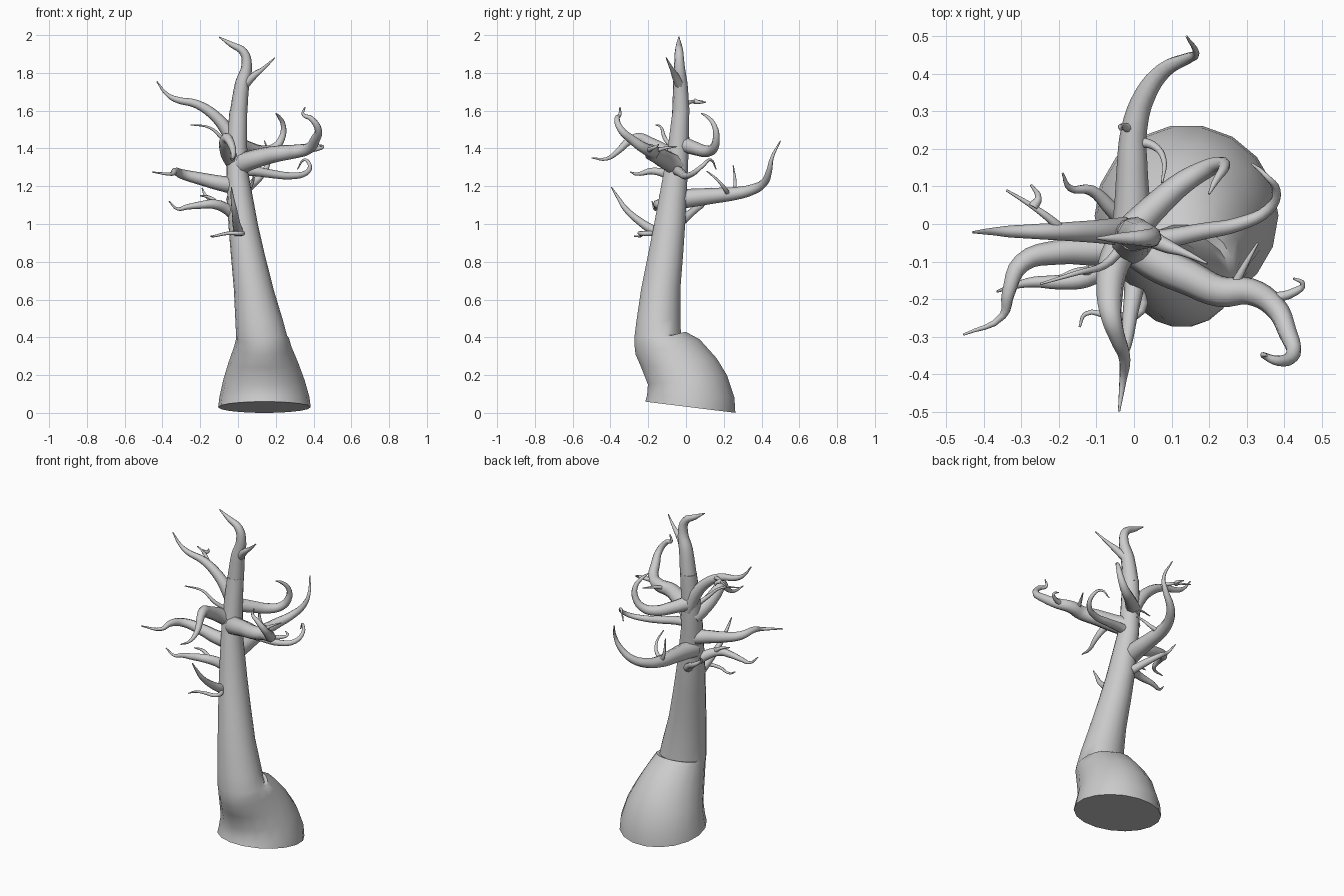
import bpy, bmesh, math
from mathutils import Vector

SIDES = 18


def finish(ob, angle):
    bpy.ops.object.select_all(action='DESELECT')
    ob.select_set(True)
    bpy.context.view_layer.objects.active = ob
    bpy.ops.object.shade_smooth_by_angle(angle=math.radians(angle))


# Trunk: each ring is front (y, z), back (y, z), centre x, half width
rings = [
    (-0.22, 0.06, 0.265, 0.00, 0.140, 0.245),
    (-0.21, 0.09, 0.260, 0.08, 0.140, 0.238),
    (-0.205, 0.15, 0.220, 0.20, 0.137, 0.215),
    (-0.24, 0.24, 0.165, 0.29, 0.134, 0.185),
    (-0.27, 0.31, 0.075, 0.39, 0.131, 0.152),
    (-0.275, 0.36, 0.00, 0.43, 0.130, 0.140),
    (-0.275, 0.40, -0.025, 0.415, 0.125, 0.135),
    (-0.265, 0.48, -0.028, 0.50, 0.112, 0.126),
    (-0.24, 0.65, -0.028, 0.66, 0.083, 0.105),
    (-0.20, 0.85, -0.013, 0.85, 0.050, 0.089),
    (-0.17, 1.00, -0.003, 1.00, 0.027, 0.078),
    (-0.12, 1.27, 0.010, 1.27, -0.003, 0.058),
    (-0.095, 1.42, 0.016, 1.42, -0.006, 0.054),
    (-0.072, 1.60, 0.018, 1.60, 0.002, 0.047),
]
bm = bmesh.new()
loops = []
for fy, fz, by, bz, cx, rx in rings:
    front, back = Vector((cx, fy, fz)), Vector((cx, by, bz))
    mid, half = (front + back) / 2, (back - front) / 2
    loops.append([bm.verts.new(mid + half * math.sin(a) + Vector((rx * math.cos(a), 0, 0)))
                  for a in (2 * math.pi * i / SIDES for i in range(SIDES))])
for lo, hi in zip(loops, loops[1:]):
    for i in range(SIDES):
        j = (i + 1) % SIDES
        bm.faces.new((lo[i], lo[j], hi[j], hi[i]))
bm.faces.new(loops[0][::-1])
bm.faces.new(loops[-1])
me = bpy.data.meshes.new("trunk")
bm.to_mesh(me)
bm.free()
trunk = bpy.data.objects.new("trunk", me)
bpy.context.collection.objects.link(trunk)
finish(trunk, 45)


def limb(name, pts, r0, r1=0.003, power=1.0, radii=None):
    """Tapered round limb through the given points."""
    cu = bpy.data.curves.new(name, 'CURVE')
    cu.dimensions = '3D'
    cu.resolution_u = 4
    cu.bevel_depth = 1.0
    cu.bevel_resolution = 2
    cu.use_fill_caps = True
    sp = cu.splines.new('BEZIER')
    sp.bezier_points.add(len(pts) - 1)
    for i, (bp, p) in enumerate(zip(sp.bezier_points, pts)):
        bp.co = p
        bp.handle_left_type = bp.handle_right_type = 'AUTO'
        t = i / (len(pts) - 1)
        bp.radius = radii[i] if radii else r1 + (r0 - r1) * (1 - t) ** power
    ob = bpy.data.objects.new(name, cu)
    bpy.context.collection.objects.link(ob)
    bpy.ops.object.select_all(action='DESELECT')
    ob.select_set(True)
    bpy.context.view_layer.objects.active = ob
    bpy.ops.object.convert(target='MESH')
    finish(bpy.context.object, 60)


# Bent crown continuing the trunk
limb("crown", [(0.002, -0.027, 1.58), (0.022, -0.03, 1.74), (0.046, -0.035, 1.84),
               (0.03, -0.037, 1.91), (-0.035, -0.038, 1.95), (-0.1, -0.038, 1.99)], 0,
     radii=[0.047, 0.039, 0.028, 0.023, 0.015, 0.003])

# Main branches
limb("upper_left_branch", [(0, -0.02, 1.38), (-0.055, -0.02, 1.49), (-0.12, -0.02, 1.57),
     (-0.22, -0.02, 1.635), (-0.33, -0.02, 1.66), (-0.38, -0.02, 1.69), (-0.43, -0.022, 1.755)], 0.042)
limb("upper_right_spike", [(0.03, -0.03, 1.73), (0.09, -0.06, 1.79),
     (0.13, -0.075, 1.82), (0.195, -0.105, 1.88)], 0.026)
limb("right_front_branch", [(0, -0.05, 1.31), (0.06, -0.10, 1.335), (0.15, -0.145, 1.36),
     (0.23, -0.18, 1.375), (0.31, -0.18, 1.385), (0.375, -0.22, 1.40), (0.41, -0.29, 1.45),
     (0.425, -0.345, 1.5), (0.385, -0.365, 1.56), (0.345, -0.35, 1.58), (0.355, -0.35, 1.62)], 0.058)
limb("front_branch", [(-0.02, -0.04, 1.33), (-0.055, -0.11, 1.38), (-0.065, -0.2, 1.43),
     (-0.06, -0.25, 1.455), (-0.045, -0.3, 1.44), (-0.025, -0.36, 1.385),
     (-0.03, -0.42, 1.345), (-0.04, -0.5, 1.35)], 0.048)
limb("left_branch", [(0, -0.05, 1.2), (-0.09, -0.07, 1.215), (-0.2, -0.075, 1.24),
     (-0.3, -0.105, 1.265), (-0.335, -0.185, 1.28), (-0.35, -0.245, 1.265),
     (-0.455, -0.295, 1.275)], 0.048)
limb("lower_left_branch", [(0, -0.06, 1.03), (-0.06, -0.1, 1.08), (-0.13, -0.145, 1.105),
     (-0.2, -0.155, 1.1), (-0.27, -0.155, 1.09), (-0.32, -0.165, 1.08), (-0.365, -0.18, 1.12)], 0.036)
limb("lower_front_branch", [(0, -0.1, 0.93), (0, -0.17, 0.965), (-0.01, -0.24, 1.01),
     (-0.02, -0.32, 1.08), (-0.03, -0.36, 1.14), (-0.035, -0.395, 1.195)], 0.032)
limb("right_back_branch", [(0, -0.01, 1.42), (0.06, 0.05, 1.4), (0.13, 0.11, 1.385),
     (0.19, 0.145, 1.40), (0.23, 0.16, 1.45), (0.24, 0.15, 1.52),
     (0.215, 0.11, 1.57), (0.2, 0.08, 1.585)], 0.042)
limb("right_branch", [(0, -0.05, 1.28), (0.08, -0.04, 1.28), (0.18, -0.02, 1.265),
     (0.28, 0, 1.255), (0.36, 0.04, 1.27), (0.38, 0.09, 1.31),
     (0.35, 0.13, 1.34), (0.315, 0.16, 1.29)], 0.03)
limb("back_branch", [(-0.01, -0.05, 1.13), (-0.005, 0.05, 1.14), (-0.005, 0.15, 1.15),
     (0, 0.25, 1.16), (0.03, 0.345, 1.18), (0.08, 0.41, 1.215), (0.14, 0.44, 1.28),
     (0.165, 0.455, 1.35), (0.14, 0.5, 1.44)], 0.054)
limb("left_back_branch", [(0, -0.02, 1.02), (-0.06, 0.04, 1.07), (-0.115, 0.09, 1.11),
     (-0.17, 0.095, 1.15), (-0.19, 0.135, 1.19)], 0.026)

# Small twigs
twigs = [
    [(-0.19, -0.02, 1.62), (-0.22, 0.01, 1.64), (-0.275, 0.05, 1.65), (-0.34, 0.09, 1.65)],
    [(-0.27, 0.045, 1.65), (-0.255, 0.07, 1.645), (-0.275, 0.105, 1.645)],
    [(0.36, -0.2, 1.39), (0.43, -0.18, 1.40), (0.45, -0.16, 1.41), (0.425, -0.145, 1.42)],
    [(0.26, -0.18, 1.38), (0.29, -0.12, 1.40), (0.33, -0.05, 1.41)],
    [(-0.03, -0.06, 1.4), (-0.08, -0.11, 1.45), (-0.15, -0.13, 1.51), (-0.25, -0.16, 1.525)],
    [(0.0, -0.15, 0.95), (0.02, -0.23, 0.95), (-0.06, -0.245, 0.95),
     (-0.13, -0.24, 0.935), (-0.145, -0.275, 0.935)],
    [(0, 0.25, 1.16), (-0.03, 0.26, 1.21), (-0.035, 0.25, 1.31)],
    [(0, 0.22, 1.16), (0.05, 0.21, 1.18), (0.08, 0.17, 1.23), (0.075, 0.11, 1.28)],
    [(-0.1, -0.13, 1.10), (-0.15, -0.125, 1.14), (-0.2, -0.14, 1.15)],
]
for n, pts in enumerate(twigs):
    limb(f"twig_{n + 1}", pts, 0.015)
